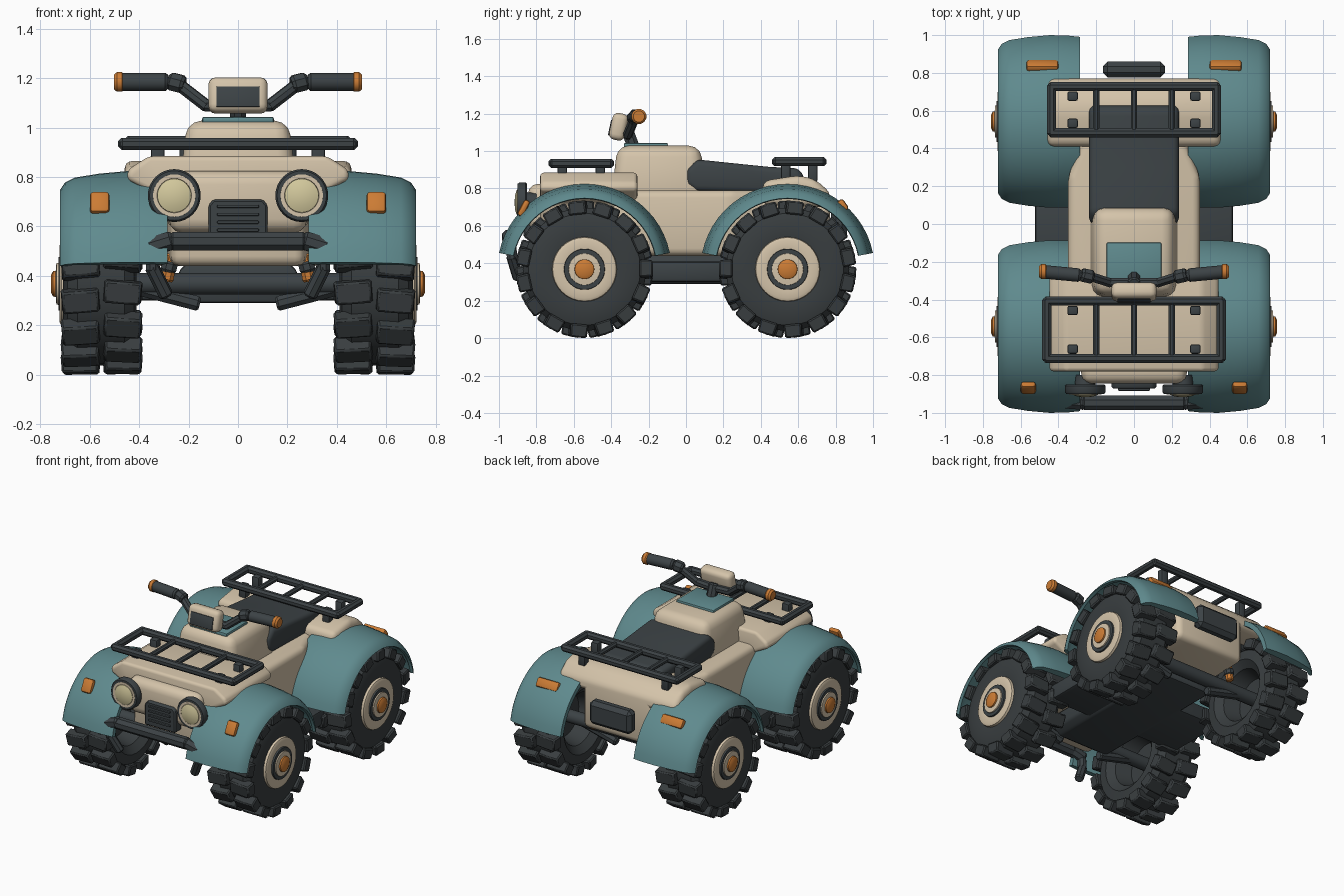
import bpy, bmesh, math
from mathutils import Matrix, Vector

if "Cube" in bpy.data.objects:
    bpy.data.objects.remove(bpy.data.objects["Cube"])


def material(name, rgb):
    m = bpy.data.materials.new(name)
    m.use_nodes = True
    m.diffuse_color = (*rgb, 1)
    m.node_tree.nodes["Principled BSDF"].inputs["Base Color"].default_value = (*rgb, 1)
    return m


TEAL = material("teal paint", (0.115, 0.255, 0.27))
BEIGE = material("beige paint", (0.66, 0.55, 0.40))
DARK = material("dark plastic", (0.045, 0.055, 0.06))
RUBBER = material("tyre rubber", (0.04, 0.047, 0.05))
ORANGE = material("orange accent", (0.60, 0.20, 0.035))
LENS = material("lamp lens", (0.66, 0.59, 0.34))


def finish(bm, name, mat, bevel=0, segs=2, mirror=""):
    """Bevel sharp edges, make the object, shade it and mirror it about the origin."""
    bmesh.ops.remove_doubles(bm, verts=bm.verts, dist=1e-5)
    bmesh.ops.recalc_face_normals(bm, faces=bm.faces)
    if bevel:
        edges = [e for e in bm.edges if e.calc_face_angle(0) > 0.3]
        bmesh.ops.bevel(bm, geom=edges, offset=bevel, segments=segs, profile=0.5,
                        affect="EDGES", clamp_overlap=True)
    mesh = bpy.data.meshes.new(name)
    bm.to_mesh(mesh)
    bm.free()
    ob = bpy.data.objects.new(name, mesh)
    bpy.context.collection.objects.link(ob)
    mesh.materials.append(mat)
    bpy.ops.object.select_all(action="DESELECT")
    ob.select_set(True)
    bpy.context.view_layer.objects.active = ob
    bpy.ops.object.shade_smooth_by_angle(angle=math.radians(35))
    if mirror:
        mod = ob.modifiers.new("mirror", "MIRROR")
        mod.use_axis = ["x" in mirror, "y" in mirror, False]
        mod.use_mirror_merge = False
    return ob


def add_box(bm, loc, size, rot, taper=1):
    for v in bmesh.ops.create_cube(bm, size=1)["verts"]:
        if v.co.z > 0:
            v.co.x *= taper
            v.co.y *= taper
        v.co = rot @ Vector(a * b for a, b in zip(v.co, size)) + Vector(loc)


def box(name, loc, size, mat, bevel=0.01, tilt=0, taper=1, mirror="", segs=2):
    bm = bmesh.new()
    add_box(bm, loc, size, Matrix.Rotation(math.radians(tilt), 3, "X"), taper)
    return finish(bm, name, mat, bevel, segs, mirror)


def bridge(bm, p, q):
    for i in range(len(p)):
        j = (i + 1) % len(p)
        bm.faces.new((p[i], p[j], q[j], q[i]))


def prism(name, pts, lo, hi, axis, mat, bevel=0.03, segs=3):
    """Extrude a flat outline along one axis."""
    bm = bmesh.new()
    place = {"x": lambda a, b, t: (t, a, b), "y": lambda a, b, t: (a, t, b),
             "z": lambda a, b, t: (a, b, t)}[axis]
    ends = [[bm.verts.new(place(a, b, t)) for a, b in pts] for t in (lo, hi)]
    for ring in ends:
        bm.faces.new(ring)
    bridge(bm, *ends)
    return finish(bm, name, mat, bevel, segs)


def both_sides(half):
    return half + [(-x, b) for x, b in reversed(half)]


def tubes(name, paths, r, mat, mirror="", sides=8):
    """Straight chamfered bars that overlap at each corner of a path."""
    bm = bmesh.new()
    for path in paths:
        for a, b in zip(path, path[1:]):
            a, b = Vector(a), Vector(b)
            d = (b - a).normalized()
            u = d.orthogonal() if abs(d.z) > 0.95 else d.cross(Vector((0, 0, 1)))
            u.normalize()
            w = d.cross(u)
            rings = []
            for end, shift, scale in ((a, -0.5, 0.75), (a, -0.2, 1), (b, 0.2, 1), (b, 0.5, 0.75)):
                turns = [2 * math.pi * (i + 0.5) / sides for i in range(sides)]
                rings.append([bm.verts.new(end + d * shift * r + scale * r * (u * math.cos(t) + w * math.sin(t)))
                              for t in turns])
            for p, q in zip(rings, rings[1:]):
                bridge(bm, p, q)
            bm.faces.new(rings[0])
            bm.faces.new(rings[-1])
    return finish(bm, name, mat, 0, 1, mirror)


def lathe(name, profile, centre, axis, mat, mirror="x", segs=32):
    """Spin (distance along axis, radius) points about an axis through centre."""
    bm = bmesh.new()
    rings = []
    for h, r in profile:
        ring = []
        for i in range(segs):
            a = 2 * math.pi * i / segs
            c, s = centre[0] + r * math.cos(a), centre[1] + r * math.sin(a)
            ring.append(bm.verts.new((h, c, s) if axis == "x" else (c, h, s)))
        rings.append(ring)
    for p, q in zip(rings, rings[1:]):
        bridge(bm, p, q)
    bmesh.ops.dissolve_degenerate(bm, dist=1e-5, edges=bm.edges)
    return finish(bm, name, mat, 0, 1, mirror)


# Wheels: tyre, tread blocks and hub, mirrored to all four corners
AXLE = (-0.543, 0.368)
lathe("tyres", [(0.58, 0), (0.56, 0.15), (0.45, 0.18), (0.41, 0.23), (0.42, 0.295), (0.46, 0.33),
                (0.65, 0.33), (0.69, 0.30), (0.708, 0.24), (0.70, 0.18), (0.69, 0)], AXLE, "x", RUBBER, "xy")
bm = bmesh.new()
COUNT = 15
for row, x in enumerate((0.467, 0.637)):
    for i in range(COUNT):
        rot = Matrix.Rotation(2 * math.pi * (i + row * 0.25) / COUNT, 3, "X")
        skew = Matrix.Rotation(0.08 * (1 - 2 * row), 3, "Z")
        loc = Vector((x, *AXLE)) + rot @ Vector((0, 0, 0.33))
        add_box(bm, loc, (0.157, 0.096, 0.072), rot @ skew, 0.93)
finish(bm, "tread_blocks", RUBBER, 0.008, 1, "xy")
lathe("wheel_rims", [(0.69, 0.175), (0.715, 0.17), (0.722, 0.155), (0.716, 0.11), (0.71, 0)],
      AXLE, "x", BEIGE, "xy")
lathe("rim_rings", [(0.70, 0.112), (0.727, 0.108), (0.727, 0.085), (0.70, 0.08)], AXLE, "x", DARK, "xy")
lathe("hubs", [(0.70, 0.088), (0.735, 0.084), (0.738, 0.05), (0.738, 0)], AXLE, "x", BEIGE, "xy")
lathe("hub_caps", [(0.72, 0.054), (0.748, 0.052), (0.757, 0.035), (0.757, 0)], AXLE, "x", ORANGE, "xy")
tubes("axles", [[(0, *AXLE), (0.58, *AXLE)]], 0.045, DARK, "xy", 12)

# Fenders: a rounded shell section swept over each wheel
SECTION = [(0.285, 0.447), (0.36, 0.455), (0.45, 0.456), (0.56, 0.446), (0.66, 0.43), (0.70, 0.41),
           (0.72, 0.38), (0.70, 0.376), (0.66, 0.40), (0.285, 0.415)]
bm = bmesh.new()
STEPS = 24
rings = []
for i in range(STEPS + 1):
    a = math.radians(11 + 158 * i / STEPS)
    rings.append([bm.verts.new((x, AXLE[0] + r * math.cos(a) * 1.02, AXLE[1] + r * math.sin(a)))
                  for x, r in SECTION])
for p, q in zip(rings, rings[1:]):
    bridge(bm, p, q)
bm.faces.new(rings[0])
bm.faces.new(rings[-1])
finish(bm, "fenders", TEAL, 0, 1, "xy")
box("front_indicators", (0.56, -0.868, 0.695), (0.08, 0.095, 0.035), ORANGE, 0.015, 62, mirror="x")
box("tail_lights", (0.485, 0.838, 0.71), (0.17, 0.065, 0.04), ORANGE, 0.014, -55, mirror="x")

# Body shells
prism("main_body", both_sides([(0.27, -0.79), (0.29, -0.42), (0.35, -0.30), (0.35, 0.25), (0.28, 0.42),
                               (0.27, 0.77)]), 0.44, 0.79, "z", BEIGE, 0.04)
prism("front_cowl", both_sides([(0.28, 0.60), (0.31, 0.72), (0.45, 0.79), (0.445, 0.83), (0.36, 0.885)]),
      -0.78, -0.26, "y", BEIGE, 0.045)
box("nose", (0, -0.78, 0.70), (0.56, 0.13, 0.25), BEIGE, 0.055, segs=3)
prism("rear_cowl", [(0.41, 0.71), (0.41, 0.84), (0.60, 0.87), (0.69, 0.85), (0.775, 0.775), (0.765, 0.70)],
      -0.46, 0.46, "x", BEIGE, 0.04)
box("tank", (0, -0.145, 0.886), (0.475, 0.51, 0.285), BEIGE, 0.06, taper=0.87, segs=3)
box("tank_panel", (0, -0.215, 1.03), (0.29, 0.235, 0.028), TEAL, 0.008)
prism("seat", [(0, 0.90), (0.06, 0.955), (0.3, 0.93), (0.45, 0.915), (0.6, 0.908), (0.635, 0.86),
               (0.6, 0.77), (0.05, 0.785), (0, 0.82)], -0.237, 0.237, "x", DARK, 0.035)

# Chassis, footboards and suspension
prism("undertray", both_sides([(0.19, 0.29), (0.24, 0.33), (0.24, 0.42), (0.20, 0.46)]),
      -0.52, 0.52, "y", DARK, 0.015, 2)
box("footboards", (0, 0, 0.355), (1.05, 0.44, 0.11), DARK, 0.02)
tubes("suspension_arms", [[(0.17, -0.543, 0.29), (0.44, -0.543, 0.36)]], 0.032, DARK, "xy")
tubes("shock_springs", [[(0.27, -0.62, 0.475), (0.285, -0.62, 0.39)]], 0.027, ORANGE, "xy")
tubes("shock_collars", [[(0.277, -0.62, 0.442), (0.28, -0.62, 0.43)]], 0.034, DARK, "xy")

# Front end: lamps, grille and bumper
LAMP = (0.258, 0.725)
lathe("lamp_bezels", [(-0.80, 0.05), (-0.85, 0.055), (-0.85, 0.10), (-0.857, 0.107), (-0.89, 0.107),
                      (-0.90, 0.10), (-0.90, 0.086), (-0.875, 0.08)], LAMP, "y", DARK)
lathe("lamp_rims", [(-0.87, 0.088), (-0.902, 0.086), (-0.902, 0.07), (-0.88, 0.066)], LAMP, "y", BEIGE)
lathe("lamp_lenses", [(-0.88, 0.071), (-0.904, 0.068), (-0.914, 0.04), (-0.917, 0)], LAMP, "y", LENS)
prism("grille", both_sides([(0.12, 0.54), (0.12, 0.685), (0.10, 0.71)]), -0.87, -0.80, "y", DARK, 0.008, 1)
for i in range(4):
    box("grille_slat", (0, -0.873, 0.585 + i * 0.032), (0.17, 0.02, 0.013), DARK, 0.005)
tubes("bumper", [[(-0.255, -0.947, 0.54), (0.255, -0.947, 0.54)]], 0.041, DARK)
tubes("bumper_ends", [[(0.28, -0.945, 0.54), (0.345, -0.94, 0.52)]], 0.041, DARK, "x")
tubes("bumper_struts", [[(0.345, -0.935, 0.50), (0.345, -0.93, 0.43), (0.295, -0.90, 0.33)]],
      0.03, DARK, "x")

# Rear panel
box("rear_plate", (0, 0.818, 0.61), (0.33, 0.085, 0.165), DARK, 0.026, segs=1)


# Luggage racks: frame, cross bars and legs
def rack(name, w, y0, y1, z):
    corners = [(-w, y0, z), (w, y0, z), (w, y1, z), (-w, y1, z), (-w, y0, z)]
    tubes(name + "_frame", [corners], 0.026, DARK)
    tubes(name + "_bars", [[(x, y0, z), (x, y1, z)] for x in (-0.2, 0, 0.2)], 0.018, DARK)
    for y in (y0 + 0.05, y1 - 0.05):
        box(name + "_legs", (0.325, y, z - 0.055), (0.055, 0.05, 0.11), DARK, 0.01, mirror="x")


rack("front_rack", 0.462, -0.712, -0.408, 0.934)
rack("rear_rack", 0.436, 0.483, 0.727, 0.943)

# Steering: column, bars, grips and display pod
tubes("steering_column", [[(0, -0.28, 1.02), (0, -0.31, 1.10)]], 0.035, DARK)
tubes("handlebar", [[(0, -0.31, 1.085), (0.13, -0.31, 1.09), (0.24, -0.275, 1.175), (0.30, -0.27, 1.185)]],
      0.026, DARK, "x")
tubes("bar_clamps", [[(0.235, -0.278, 1.178), (0.262, -0.272, 1.185)]], 0.039, DARK, "x")
tubes("grips", [[(0.30, -0.27, 1.185), (0.46, -0.255, 1.185)]], 0.037, DARK, "x", 12)
tubes("grip_ends", [[(0.478, -0.252, 1.185), (0.482, -0.252, 1.185)]], 0.041, ORANGE, "x", 12)
box("display_pod", (0, -0.36, 1.13), (0.24, 0.085, 0.145), BEIGE, 0.03, -12, segs=3)
box("display_screen", (0, -0.403, 1.125), (0.175, 0.012, 0.085), DARK, 0.004, -12)
